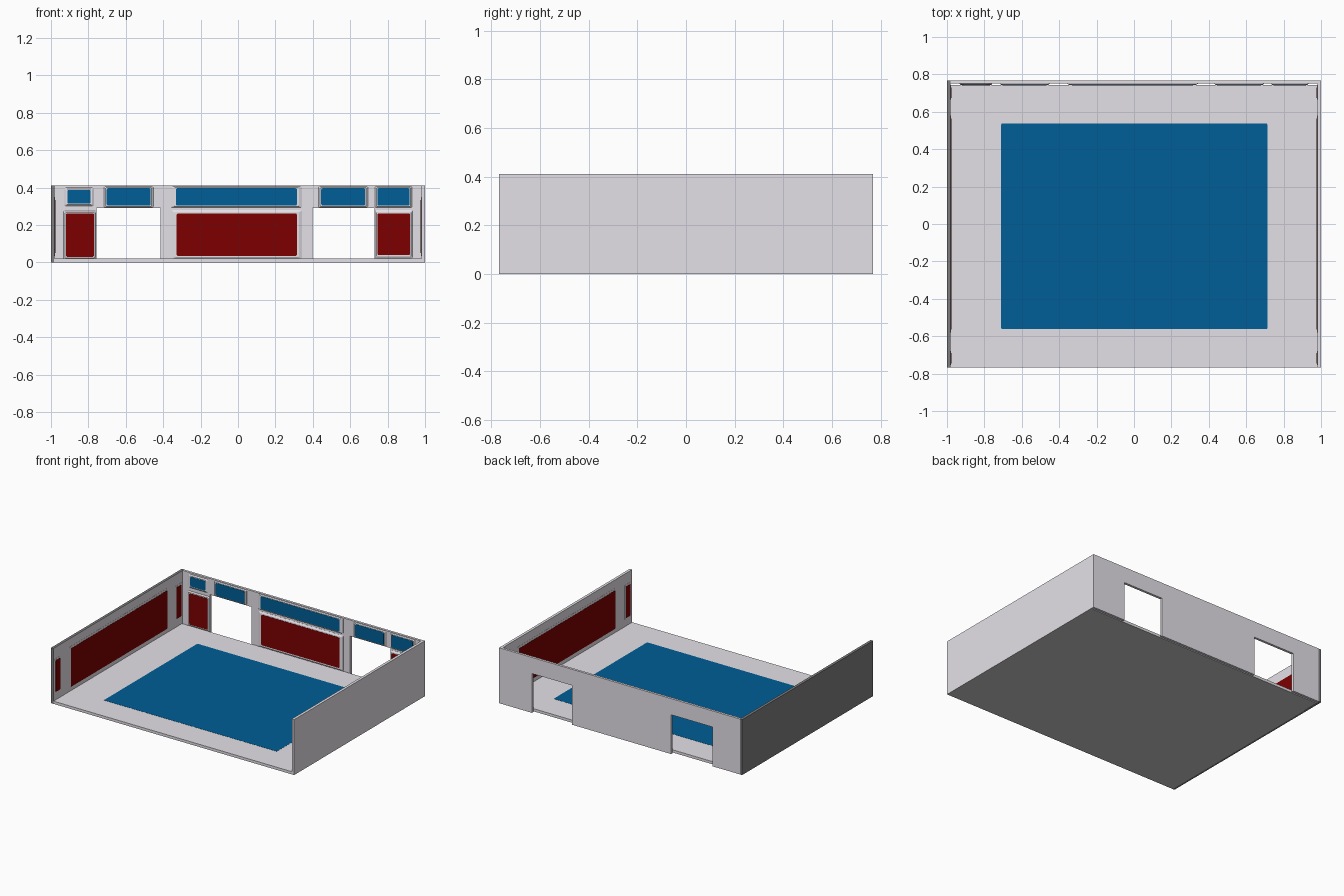
import bpy, bmesh, math
from mathutils import Vector

if "Cube" in bpy.data.objects:
    bpy.data.objects.remove(bpy.data.objects["Cube"])


def material(name, rgb):
    m = bpy.data.materials.new(name)
    m.diffuse_color = (*rgb, 1)
    m.use_nodes = True
    m.node_tree.nodes["Principled BSDF"].inputs["Base Color"].default_value = m.diffuse_color
    return m


GREY = material("pale grey", (0.79, 0.765, 0.81))
DARK = material("dark grey", (0.21, 0.21, 0.21))
MID = material("middle grey", (0.58, 0.58, 0.585))
RED = material("deep red", (0.205, 0.0, 0.0))
BLUE = material("blue", (0.0, 0.112, 0.31))


def finish(name, bm, *mats, rule=None):
    bmesh.ops.recalc_face_normals(bm, faces=bm.faces)
    bm.normal_update()
    if rule:
        for f in bm.faces:
            f.material_index = rule(f.normal)
    me = bpy.data.meshes.new(name)
    bm.to_mesh(me)
    bm.free()
    for m in mats:
        me.materials.append(m)
    ob = bpy.data.objects.new(name, me)
    bpy.context.collection.objects.link(ob)
    return ob


def box(name, lo, hi, *mats, rule=None):
    bm = bmesh.new()
    bmesh.ops.create_cube(bm, size=1)
    for v in bm.verts:
        v.co = [a + (c + 0.5) * (b - a) for a, b, c in zip(lo, hi, v.co)]
    return finish(name, bm, *mats, rule=rule)


def rounded(u0, u1, v0, v1, r, seg=3):
    pts = []
    corners = [(u1 - r, v1 - r), (u0 + r, v1 - r), (u0 + r, v0 + r), (u1 - r, v0 + r)]
    for k, (cu, cv) in enumerate(corners):
        for i in range(seg + 1):
            a = math.pi / 2 * (k + i / seg)
            pts.append((cu + r * math.cos(a), cv + r * math.sin(a)))
    return pts


def loft(name, place, rings, mat):
    """Solid through several (outline, depth) rings on a surface."""
    bm = bmesh.new()
    loops = [[bm.verts.new(place(u, v, d)) for u, v in pts] for pts, d in rings]
    for a, b in zip(loops, loops[1:]):
        for i in range(len(a)):
            j = (i + 1) % len(a)
            bm.faces.new((a[i], a[j], b[j], b[i]))
    bm.faces.new(loops[0])
    bm.faces.new(loops[-1])
    return finish(name, bm, mat)


# surfaces on which panels sit: (along, up, outward depth) to world
def on_back(u, v, d): return Vector((u, 0.750 - d, v))
def on_left(u, v, d): return Vector((-0.98 + d, u, v))
def on_right(u, v, d): return Vector((0.98 - d, u, v))
def on_floor(u, v, d): return Vector((u, v, 0.02 + d))


def panel(name, place, rect, mat, mu=0.014, mv=0.014, h=0.008):
    u0, u1, v0, v1 = rect

    def grow(k):
        return rounded(u0 - mu * k, u1 + mu * k, v0 - mv * k, v1 + mv * k, 0.006)
    # bevelled frame, then the coloured face on it
    loft(name + "_frame", place, [(grow(1), -0.002), (grow(1), 0.001), (grow(0.4), h)], GREY)
    face = rounded(u0, u1, v0, v1, 0.008)
    loft(name + "_face", place, [(face, h - 0.002), (face, h + 0.0012)], mat)


# floor slab with darker underside, and side walls
box("floor", (-0.985, -0.768, 0.0), (0.985, 0.742, 0.02), GREY, MID,
    rule=lambda n: int(n.z < -0.5))
box("left_wall", (-1, -0.768, 0), (-0.98, 0.768, 0.412), DARK, GREY,
    rule=lambda n: int(n.x > 0.5))
box("right_wall", (0.98, -0.768, 0), (1, 0.768, 0.412), GREY, MID,
    rule=lambda n: int(n.z < -0.5))

# back wall with two doorways
outline = [(-0.98, 0), (-0.757, 0), (-0.757, 0.292), (-0.415, 0.292), (-0.415, 0),
           (0.398, 0), (0.398, 0.292), (0.73, 0.292), (0.73, 0), (0.98, 0),
           (0.98, 0.412), (-0.98, 0.412)]
loft("back_wall", on_back, [(outline, -0.018), (outline, 0)], GREY)

# lower red panels on the back wall
panel("back_red_left", on_back, (-0.92, -0.77, 0.03, 0.262), RED, 0.012)
panel("back_red_middle", on_back, (-0.328, 0.315, 0.035, 0.262), RED, 0.026, 0.018)
panel("back_red_right", on_back, (0.745, 0.92, 0.04, 0.262), RED, 0.012, 0.018)

# upper blue panels on the back wall
panel("back_blue_far_left", on_back, (-0.912, -0.788, 0.315, 0.387), BLUE, 0.018)
for name, u0, u1, mu in (("left", -0.702, -0.467, 0.014), ("middle", -0.332, 0.315, 0.026),
                         ("right", 0.445, 0.68, 0.014), ("far_right", 0.745, 0.918, 0.012)):
    panel("back_blue_" + name, on_back, (u0, u1, 0.304, 0.397), BLUE, mu, 0.01)

# red panels on both side walls
for side, place in (("left", on_left), ("right", on_right)):
    panel(side + "_red_large", place, (-0.565, 0.565, 0.05, 0.335), RED, 0.015, 0.015, 0.002)
    panel(side + "_red_front", place, (-0.745, -0.69, 0.08, 0.315), RED, 0.01, 0.012, 0.002)
    panel(side + "_red_back", place, (0.675, 0.73, 0.08, 0.315), RED, 0.01, 0.012, 0.002)

# blue floor area
mat_outline = rounded(-0.71, 0.713, -0.562, 0.537, 0.006)
loft("floor_mat", on_floor, [(mat_outline, -0.003), (mat_outline, 0.001)], BLUE)
